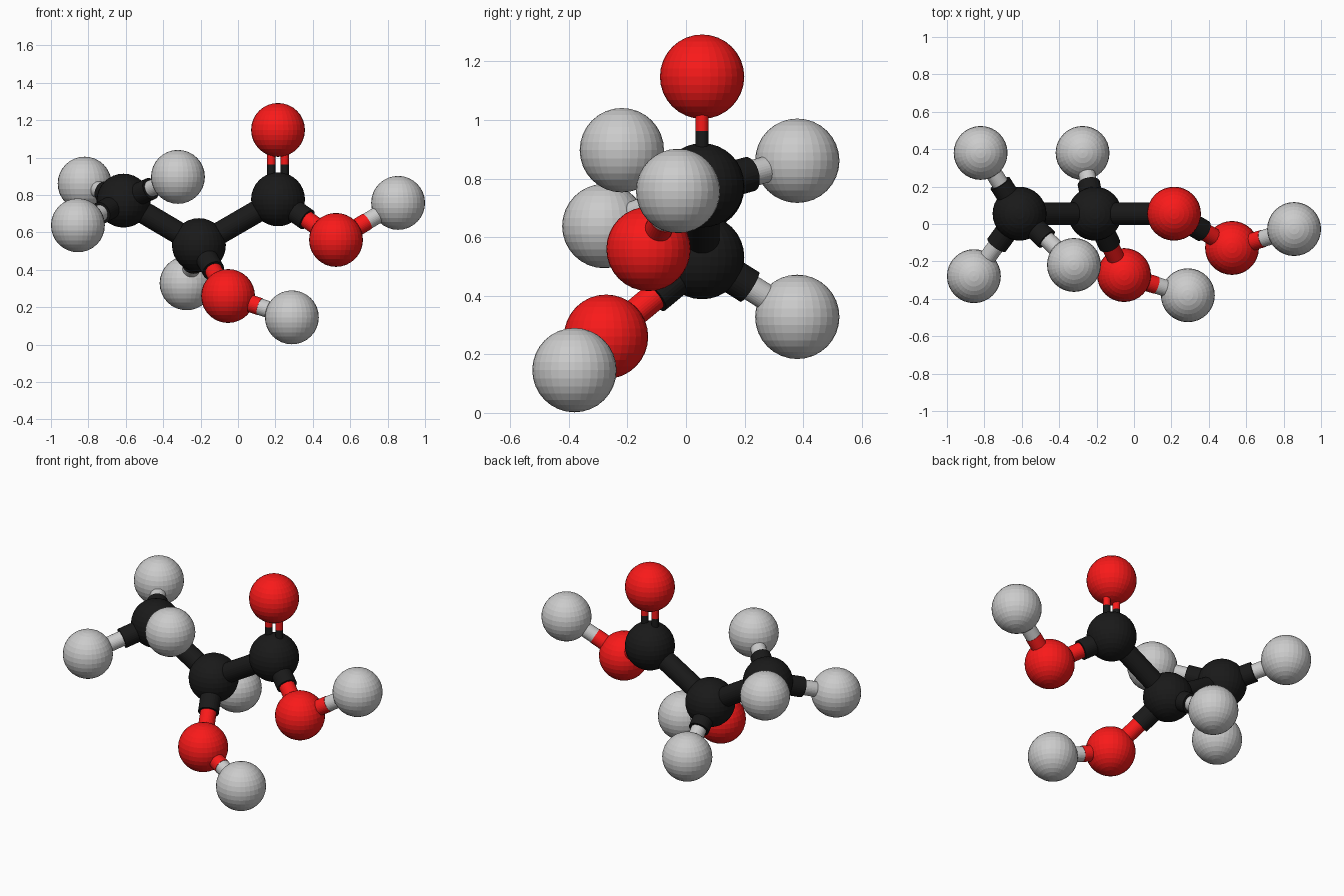
import bpy
from mathutils import Vector

if "Cube" in bpy.data.objects:
    bpy.data.objects.remove(bpy.data.objects["Cube"])

ATOM_R = 0.144
COLORS = {"carbon": (0.01, 0.01, 0.01, 1), "oxygen": (0.95, 0.01, 0.01, 1),
          "hydrogen": (0.6, 0.6, 0.6, 1)}
BOND_R = {"carbon": 0.06, "oxygen": 0.047, "hydrogen": 0.045}

MATS = {}
for element, color in COLORS.items():
    MATS[element] = bpy.data.materials.new(element)
    MATS[element].diffuse_color = color

# name: (element, centre)
ATOMS = {
    "acid_carbon": ("carbon", (0.214, 0.055, 0.777)),
    "middle_carbon": ("carbon", (-0.209, 0.055, 0.532)),
    "methyl_carbon": ("carbon", (-0.612, 0.055, 0.77)),
    "double_oxygen": ("oxygen", (0.214, 0.055, 1.148)),
    "acid_oxygen": ("oxygen", (0.524, -0.128, 0.56)),
    "alcohol_oxygen": ("oxygen", (-0.053, -0.273, 0.26)),
    "acid_hydrogen": ("hydrogen", (0.856, -0.027, 0.758)),
    "alcohol_hydrogen": ("hydrogen", (0.288, -0.381, 0.146)),
    "middle_hydrogen": ("hydrogen", (-0.275, 0.38, 0.328)),
    "methyl_hydrogen_back": ("hydrogen", (-0.82, 0.38, 0.861)),
    "methyl_hydrogen_front": ("hydrogen", (-0.856, -0.279, 0.638)),
    "methyl_hydrogen_inner": ("hydrogen", (-0.321, -0.219, 0.897)),
}
BONDS = [
    ("methyl_carbon", "middle_carbon"), ("middle_carbon", "acid_carbon"),
    ("acid_carbon", "acid_oxygen"), ("acid_oxygen", "acid_hydrogen"),
    ("middle_carbon", "alcohol_oxygen"), ("alcohol_oxygen", "alcohol_hydrogen"),
    ("middle_carbon", "middle_hydrogen"),
    ("methyl_carbon", "methyl_hydrogen_back"),
    ("methyl_carbon", "methyl_hydrogen_front"),
    ("methyl_carbon", "methyl_hydrogen_inner"),
]


def finish(name, element):
    ob = bpy.context.object
    ob.name = name
    ob.data.materials.append(MATS[element])


def rod(name, element, a, b, r):
    d = b - a
    bpy.ops.mesh.primitive_cylinder_add(
        vertices=32, radius=r, depth=d.length, location=(a + b) / 2,
        rotation=d.to_track_quat('Z', 'Y').to_euler())
    finish(name, element)


def bond(first, second, offset=(0, 0, 0), r=None):
    """Two half rods, each in the colour of its own atom."""
    ends = [Vector(ATOMS[n][1]) + Vector(offset) for n in (first, second)]
    mid = (ends[0] + ends[1]) / 2
    for n, end in zip((first, second), ends):
        el = ATOMS[n][0]
        rod(f"bond_{first}_{second}_{el}", el, end, mid, r or BOND_R[el])


# Atoms
for name, (element, centre) in ATOMS.items():
    bpy.ops.mesh.primitive_uv_sphere_add(segments=32, ring_count=16,
                                         radius=ATOM_R, location=centre)
    finish(name, element)

# Single bonds
for pair in BONDS:
    bond(*pair)

# Double bond
for side in (-1, 1):
    bond("acid_carbon", "double_oxygen", (side * 0.036, 0, 0), 0.022)

for m in bpy.data.materials:
    if m.users and not m.is_grease_pencil:
        m.use_nodes = True
        m.node_tree.nodes["Principled BSDF"].inputs["Base Color"].default_value = m.diffuse_color
